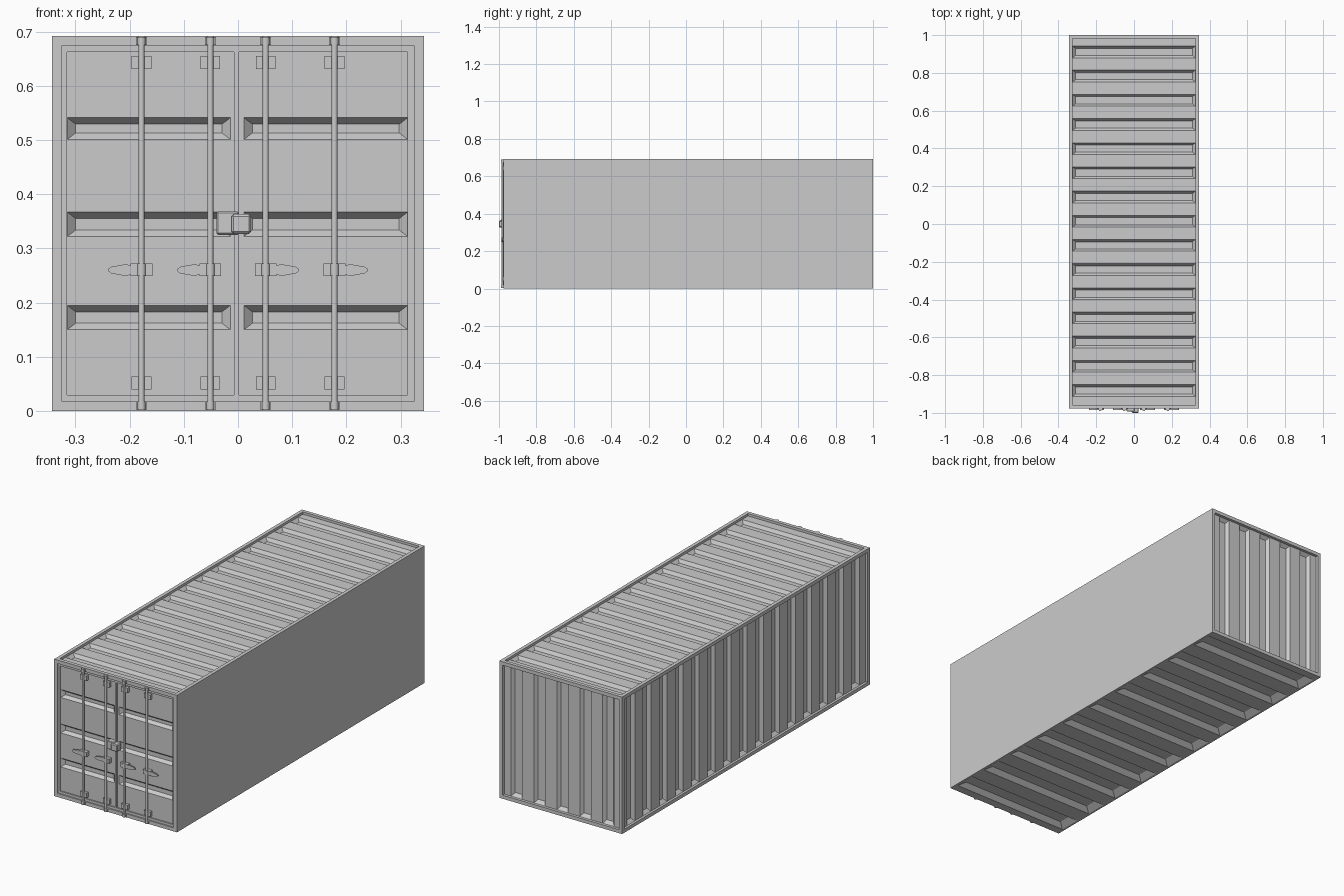
import bpy, bmesh
from math import pi
from mathutils import Vector, Matrix

if "Cube" in bpy.data.objects:
    bpy.data.objects.remove(bpy.data.objects["Cube"])

W, H = 0.343, 0.692          # half width, height
Y0, Y1 = -0.977, 1.0         # front and back of the body
X, Y, Z = Vector((1, 0, 0)), Vector((0, 1, 0)), Vector((0, 0, 1))


def finish(bm, name):
    mesh = bpy.data.meshes.new(name)
    bm.to_mesh(mesh)
    bm.free()
    ob = bpy.data.objects.new(name, mesh)
    bpy.context.collection.objects.link(ob)
    return ob


def panel(name, u, v, offset, rect, border=(0, 0, 0, 0), recess=0.0,
          grooves=(), span=None, depth=0.016, slope=0.012, fill=True):
    """Wall facing u x v: a rim, a recessed sheet and pressed grooves.
    rect = u0, u1, v0, v1; border in the same order; grooves = (v0, v1) pairs."""
    n = u.cross(v)
    bm = bmesh.new()

    def P(a, b, d):
        return bm.verts.new(u * a + v * b + n * (offset - d))

    def loop(r, d):
        a0, a1, b0, b1 = r
        return [P(a0, b0, d), P(a1, b0, d), P(a1, b1, d), P(a0, b1, d)]

    def bridge(p, q):
        for i in range(4):
            j = (i + 1) % 4
            bm.faces.new((p[i], p[j], q[j], q[i]))

    def flat(a0, a1, b0, b1):
        if a1 - a0 > 1e-5 and b1 - b0 > 1e-5:
            bm.faces.new(loop((a0, a1, b0, b1), recess))

    a0, a1, b0, b1 = rect
    if recess:
        r = (a0 + border[0], a1 - border[1], b0 + border[2], b1 - border[3])
        inner = loop(r, 0)
        bridge(loop(rect, 0), inner)
        bridge(inner, loop(r, recess))
        a0, a1, b0, b1 = r
    if fill:
        s0, s1 = span or (a0, a1)
        at = b0
        for g0, g1 in sorted(grooves):
            flat(a0, a1, at, g0)
            flat(a0, s0, g0, g1)
            flat(s1, a1, g0, g1)
            floor = loop((s0 + slope * 1.3, s1 - slope * 1.3, g0 + slope, g1 - slope), recess + depth)
            bridge(loop((s0, s1, g0, g1), recess), floor)
            bm.faces.new(floor)
            at = g1
        flat(a0, a1, at, b1)
    bmesh.ops.remove_doubles(bm, verts=bm.verts, dist=1e-5)
    return finish(bm, name)


def box(name, x0, x1, y0, y1, z0, z1, bevel=0.0):
    bm = bmesh.new()
    bmesh.ops.create_cube(bm, size=1)
    bmesh.ops.scale(bm, vec=(x1 - x0, y1 - y0, z1 - z0), verts=bm.verts)
    bmesh.ops.translate(bm, vec=((x0 + x1) / 2, (y0 + y1) / 2, (z0 + z1) / 2), verts=bm.verts)
    if bevel:
        bmesh.ops.bevel(bm, geom=bm.edges[:], offset=bevel, segments=1, affect='EDGES')
    return finish(bm, name)


def cylinder(name, x, y, z0, z1, r):
    bm = bmesh.new()
    bmesh.ops.create_cone(bm, cap_ends=True, segments=12, radius1=r, radius2=r, depth=z1 - z0,
                          matrix=Matrix.Translation((x, y, (z0 + z1) / 2)))
    ob = finish(bm, name)
    bpy.ops.object.select_all(action='DESELECT')
    ob.select_set(True)
    bpy.context.view_layer.objects.active = ob
    bpy.ops.object.shade_smooth_by_angle(angle=pi / 4)
    return ob


def lever(name, x, z, s):
    """Tapered handle grip, pointing along s."""
    half = [(0.015, 0.006), (0.028, 0.011), (0.040, 0.009), (0.056, 0.006), (0.061, 0.002)]
    outline = half + [(a, -b) for a, b in reversed(half)]
    bm = bmesh.new()
    f = bm.faces.new([bm.verts.new((x + s * a, -0.977, z + b)) for a, b in outline])
    ext = bmesh.ops.extrude_face_region(bm, geom=[f])
    bmesh.ops.translate(bm, vec=(0, -0.007, 0),
                        verts=[e for e in ext['geom'] if isinstance(e, bmesh.types.BMVert)])
    bmesh.ops.recalc_face_normals(bm, faces=bm.faces)
    return finish(bm, name)


def repeat(start, step, count, half):
    return [(start + i * step - half, start + i * step + half) for i in range(count)]


# Corrugated roof, left side, back and floor; plain right side
rim = (0.018,) * 4
ribs = repeat(-0.881, 0.128, 15, 0.031)
panel("roof", X, Y, H, (-W, W, Y0, Y1), rim, 0.012, ribs)
panel("left_side", Z, Y, W, (0, H, Y0, Y1), rim, 0.012, ribs)
panel("back_wall", Z, X, Y1, (0, H, -W, W), rim, 0.014, repeat(-0.256, 0.128, 5, 0.031))
panel("floor", -X, Y, 0, (-W, W, Y0, Y1), grooves=repeat(-0.88, 0.198, 10, 0.055),
      span=(-W + 0.012, W - 0.012), depth=0.02, slope=0.025)
panel("right_side", Y, Z, W, (Y0, Y1, 0, H))

# Front frame with two door leaves
panel("front_frame", X, Z, -Y0, (-W, W, 0, H), rim, 0.006, fill=False)
slots = [(0.150, 0.195), (0.322, 0.367), (0.501, 0.541)]
door_front = -Y0 - 0.006
panel("left_door", X, Z, door_front, (-W + 0.018, -0.002, 0.018, H - 0.018),
      (0.010, 0.005, 0.012, 0.012), 0.006, slots, (-0.3149, -0.014))
panel("right_door", X, Z, door_front, (-0.002, W - 0.018, 0.018, H - 0.018),
      (0.004, 0.012, 0.012, 0.012), 0.006, slots, (0.011, 0.3129))

# Locking bars with brackets, collars and handles
for i, x in enumerate((-0.178, -0.051, 0.051, 0.178)):
    s = -1 if x < 0 else 1
    cylinder(f"lock_bar_{i}", x, -0.982, 0.004, H - 0.002, 0.0055)
    for j, (z0, z1) in enumerate(((0.003, 0.018), (0.675, 0.690))):
        box(f"bar_end_keeper_{i}_{j}", x - 0.010, x + 0.010, -0.984, -0.976, z0, z1)
        cylinder(f"bar_end_cam_{i}_{j}", x, -0.982, z0, z1, 0.0075)
    for j, z in enumerate((0.052, 0.643)):
        box(f"bar_bracket_{i}_{j}", x - 0.018, x + 0.018, -0.980, -0.964, z - 0.012, z + 0.012)
    box(f"handle_hub_{i}", x - 0.020, x + 0.020, -0.984, -0.964, 0.249, 0.272)
    cylinder(f"handle_collar_{i}", x, -0.982, 0.249, 0.272, 0.008)
    lever(f"handle_lever_{i}", x, 0.260, s)

# Lock box over the door seam
box("lock_box_plate", -0.040, 0.002, -0.992, -0.964, 0.325, 0.368, 0.003)
box("lock_box_cover", -0.012, 0.024, -1.0, -0.964, 0.327, 0.363, 0.004)
